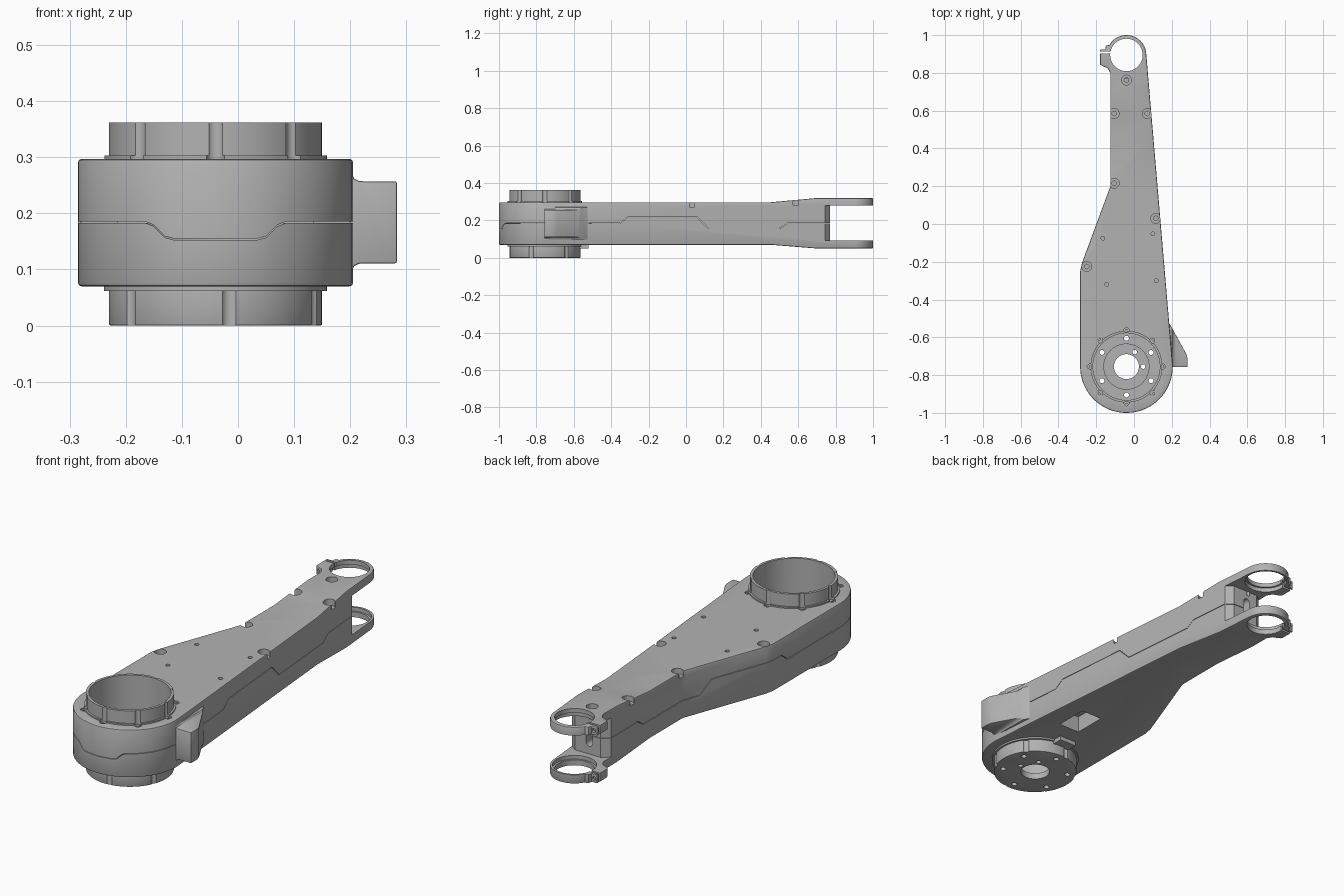
import bpy, bmesh
from math import sin, cos, radians, pi
from mathutils import Matrix

if "Cube" in bpy.data.objects:
    bpy.data.objects.remove(bpy.data.objects["Cube"])

grey = bpy.data.materials.new("machined_grey")
grey.use_nodes = True
grey.diffuse_color = (0.45, 0.45, 0.45, 1)
grey.node_tree.nodes["Principled BSDF"].inputs["Base Color"].default_value = (0.45, 0.45, 0.45, 1)

HX, HY = -0.04, -0.755      # hub axis
FX, FY = -0.04, 0.895       # fork ring axis


def finish_mesh(name, bm):
    bmesh.ops.recalc_face_normals(bm, faces=bm.faces)
    mesh = bpy.data.meshes.new(name)
    bm.to_mesh(mesh)
    bm.free()
    mesh.materials.append(grey)
    obj = bpy.data.objects.new(name, mesh)
    bpy.context.collection.objects.link(obj)
    return obj


def prism(name, pts, lo, hi, axis="z"):
    """Extrude a flat outline along one axis."""
    place = {"z": lambda a, b, h: (a, b, h),
             "x": lambda a, b, h: (h, a, b),
             "y": lambda a, b, h: (a, h, b)}[axis]
    bm = bmesh.new()
    low = [bm.verts.new(place(a, b, lo)) for a, b in pts]
    high = [bm.verts.new(place(a, b, hi)) for a, b in pts]
    bm.faces.new(low)
    bm.faces.new(high)
    n = len(pts)
    for i in range(n):
        j = (i + 1) % n
        bm.faces.new((low[i], low[j], high[j], high[i]))
    return finish_mesh(name, bm)


def box(name, x0, x1, y0, y1, z0, z1):
    return prism(name, [(x0, y0), (x1, y0), (x1, y1), (x0, y1)], z0, z1)


def cyl(name, x, y, r, lo, hi, segs=32):
    bm = bmesh.new()
    bmesh.ops.create_cone(bm, cap_ends=True, segments=segs, radius1=r, radius2=r, depth=hi - lo,
                          matrix=Matrix.Translation((x, y, (lo + hi) / 2)))
    return finish_mesh(name, bm)


def apply(obj, mod):
    bpy.ops.object.select_all(action="DESELECT")
    bpy.context.view_layer.objects.active = obj
    obj.select_set(True)
    bpy.ops.object.modifier_apply(modifier=mod.name)


def boolean(obj, tool, operation="DIFFERENCE"):
    mod = obj.modifiers.new("cut", "BOOLEAN")
    mod.operation, mod.solver, mod.object = operation, "EXACT", tool
    apply(obj, mod)
    bpy.data.objects.remove(tool)


def bevel(obj, width, segments=2):
    mod = obj.modifiers.new("round", "BEVEL")
    mod.width, mod.segments = width, segments
    mod.limit_method, mod.angle_limit = "ANGLE", radians(50)
    apply(obj, mod)


def arc(cx, cy, r, start, end, steps):
    return [(cx + r * cos(radians(start + (end - start) * i / steps)),
             cy + r * sin(radians(start + (end - start) * i / steps))) for i in range(steps + 1)]


def around(count, r, offset=0):
    """Points spaced evenly around the hub axis."""
    return [(HX + r * cos(radians(offset) + 2 * pi * i / count),
             HY + r * sin(radians(offset) + 2 * pi * i / count)) for i in range(count)]


# Arm body: plan outline trimmed by the side profile
outline = arc(HX, HY, 0.245, 180, 364, 48) + arc(FX, FY, 0.105, 4, 150, 28) + [
    (-0.15, 0.945), (-0.15, 0.925), (-0.18, 0.925), (-0.18, 0.845), (-0.165, 0.835),
    (-0.14, 0.825), (-0.125, 0.8), (-0.125, 0.2), (-0.275, -0.205), (-0.285, -0.25)]
side = [(-1.1, 0.07), (0.45, 0.07), (0.7, 0.05), (1.1, 0.05),
        (1.1, 0.32), (0.7, 0.32), (0.45, 0.297), (-1.1, 0.297)]
body = prism("arm_body", outline, -0.1, 0.5)
boolean(body, prism("side_trim", side, -0.6, 0.6, "x"), "INTERSECT")
bevel(body, 0.006)

# Fork gap with clipped wall corners
boolean(body, prism("fork_gap", [(-0.4, 0.735), (-0.135, 0.735), (-0.09, 0.77), (0.045, 0.77),
                                 (0.09, 0.735), (0.4, 0.735), (0.4, 1.1), (-0.4, 1.1)], 0.093, 0.28))

# Clamp rings: through hole, inner ledge, split and clamp screw hole
boolean(body, cyl("ring_hole", FX, FY, 0.086, 0, 0.4, 64))
boolean(body, cyl("ring_ledge", FX, FY, 0.095, 0.075, 0.3, 64))
boolean(body, box("clamp_split", -0.25, -0.1, 0.903, 0.914, 0, 0.4))
for z in (0.071, 0.3):
    boolean(body, prism("clamp_screw", arc(-0.163, z, 0.009, 0, 345, 23), 0.8, 0.94, "y"))

# Oval cable slot in the fork wall
slot = arc(-0.03, 0.225, 0.016, 0, 180, 12) + arc(-0.03, 0.145, 0.016, 180, 360, 12)
boolean(body, prism("cable_slot", slot, 0.7, 0.85, "y"))

# Hub bore and bottom service window
boolean(body, cyl("hub_bore", HX, HY, 0.18, 0, 0.5, 96))
boolean(body, box("service_window", -0.035, 0.075, -0.44, -0.28, 0, 0.15))

# Counterbored screws along the edges and small pin holes
for x, y, top in [(-0.105, 0.585, 0.309), (0.07, 0.585, 0.309), (-0.105, 0.215, 0.297),
                  (0.115, 0.03, 0.297), (-0.25, -0.225, 0.297), (-0.04, 0.762, 0.32)]:
    boolean(body, cyl("counterbore", x, y, 0.026, top - 0.027, 0.4))
    boolean(body, cyl("screw_hole", x, y, 0.012, top - 0.06, 0.4, 20))
for x, y in [(-0.165, -0.075), (0.1, -0.052), (0.118, -0.3), (-0.145, -0.32)]:
    boolean(body, cyl("pin_hole", x, y, 0.01, 0.25, 0.4, 20))


# Stepped parting seam between the two halves
def ribbon(path, lo, hi, axis):
    t = 0.0012
    pts = [(a, z - t) for a, z in path] + [(a, z + t) for a, z in reversed(path)]
    boolean(body, prism("seam", pts, lo, hi, axis))


ribbon([(-0.4, 0.184), (-0.165, 0.184), (-0.15, 0.178), (-0.13, 0.158), (-0.115, 0.154),
        (0.035, 0.154), (0.05, 0.158), (0.07, 0.178), (0.085, 0.184), (0.4, 0.184)], -1.1, -0.8, "y")
ribbon([(-0.8, 0.184), (-0.355, 0.184), (-0.31, 0.218), (0.06, 0.218), (0.12, 0.157),
        (0.5, 0.157), (0.54, 0.184), (0.8, 0.184)], -0.5, 0.5, "x")

# Side stop: wedge with flared root
stop = prism("side_stop", [(0.17, -0.757), (0.283, -0.757), (0.283, -0.71), (0.278, -0.69),
                           (0.19, -0.53), (0.17, -0.505)], 0, 0.4)
half = [(0.1, 0.087), (0.203, 0.087), (0.207, 0.078), (0.215, 0.074), (0.225, 0.073), (0.4, 0.073)]
flare = [(x, 0.184 - d) for x, d in half] + [(x, 0.184 + d) for x, d in reversed(half)]
boolean(stop, prism("stop_trim", flare, -1, 0, "y"), "INTERSECT")
bevel(stop, 0.003)

# Upper cup: open ring on a flange, scalloped for the screws
upper = cyl("upper_cup", HX, HY, 0.19, 0.28, 0.362, 96)
boolean(upper, cyl("upper_cup_bore", HX, HY, 0.177, 0.2, 0.4, 96))
upper_flange = cyl("upper_flange", HX, HY, 0.199, 0.285, 0.303, 96)
boolean(upper_flange, cyl("flange_bore", HX, HY, 0.179, 0.2, 0.4, 96))
for x, y in around(8, 0.2):
    boolean(upper, cyl("scallop", x, y, 0.016, 0.294, 0.4, 24))
    boolean(upper_flange, cyl("flange_seat", x, y, 0.016, 0.294, 0.4, 24))
    boolean(body, cyl("seat", x, y, 0.016, 0.291, 0.4, 24))
    boolean(body, cyl("flange_screw_hole", x, y, 0.008, 0.26, 0.4, 16))

# Lower cup: closed plate with centre hole and bolt circle
lower = cyl("lower_cup", HX, HY, 0.19, 0, 0.1, 96)
bevel(lower, 0.003)
boolean(lower, cyl("lower_cup_bore", HX, HY, 0.177, 0.02, 0.2, 96))
floor_ring = cyl("floor_ring", HX, HY, 0.122, 0.015, 0.03, 64)
for part in (lower, floor_ring):
    boolean(part, cyl("centre_hole", HX, HY, 0.066, -0.1, 0.2, 48))
    for x, y in around(6, 0.088)[:2]:
        boolean(part, cyl("locating_hole", x, y, 0.012, -0.1, 0.2, 20))
for x, y in around(6, 0.15, 30):
    boolean(lower, cyl("bolt_hole", x, y, 0.013, -0.1, 0.2, 20))
lower_flange = cyl("lower_flange", HX, HY, 0.199, 0.062, 0.08, 96)
boolean(lower_flange, cyl("flange_bore", HX, HY, 0.179, 0, 0.2, 96))
for x, y in around(6, 0.2, -82.5):
    boolean(lower, cyl("scallop", x, y, 0.016, -0.1, 0.066, 24))

# Cable outlet between the lower cup and the window
outlet = box("cable_outlet", -0.085, 0.005, -0.6, -0.52, 0.05, 0.09)
boolean(outlet, cyl("outlet_trim", HX, HY, 0.185, 0, 0.2, 64))

for obj in (body, stop, upper, upper_flange, lower, lower_flange, floor_ring, outlet):
    bpy.ops.object.select_all(action="DESELECT")
    bpy.context.view_layer.objects.active = obj
    obj.select_set(True)
    bpy.ops.object.shade_smooth_by_angle(angle=radians(30))
